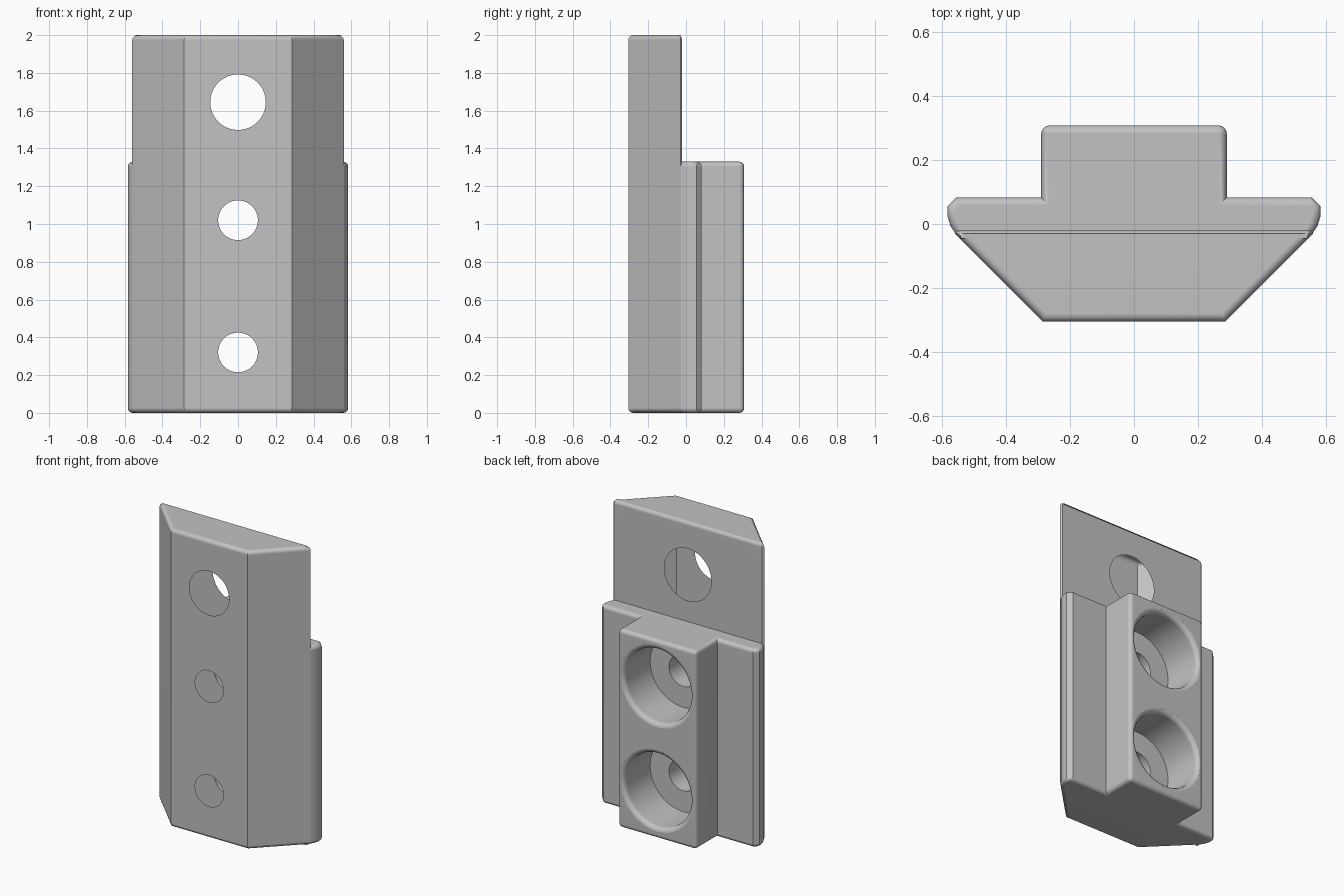
import bpy, bmesh
from math import pi, sin, cos, radians

cube = bpy.data.objects.get("Cube")
if cube:
    bpy.data.objects.remove(cube, do_unlink=True)

grey = bpy.data.materials.new("plain grey")
grey.use_nodes = True
colour = (0.54, 0.54, 0.54, 1)
grey.diffuse_color = colour
grey.node_tree.nodes["Principled BSDF"].inputs["Base Color"].default_value = colour

ROUND = 0.026


def finish(name, bm):
    bmesh.ops.recalc_face_normals(bm, faces=bm.faces[:])
    mesh = bpy.data.meshes.new(name)
    bm.to_mesh(mesh)
    bm.free()
    mesh.materials.append(grey)
    obj = bpy.data.objects.new(name, mesh)
    bpy.context.collection.objects.link(obj)
    return obj


def prism(name, half, height, is_round=lambda v: False):
    """Mirror a half outline, extrude it upward and round both rims."""
    bm = bmesh.new()
    outline = half + [(-x, y) for x, y in reversed(half)]
    base = bm.faces.new([bm.verts.new((x, y, 0)) for x, y in outline])
    top = bmesh.ops.extrude_face_region(bm, geom=[base])["geom"]
    for v in top:
        if isinstance(v, bmesh.types.BMVert):
            v.co.z = height
    edges = []
    for e in bm.edges:
        a, b = e.verts
        if abs(a.co.z - b.co.z) < 0.01 or is_round(a.co):
            edges.append(e)
    bmesh.ops.bevel(bm, geom=edges, offset=ROUND, segments=4, profile=0.5,
                    affect='EDGES', clamp_overlap=False)
    return finish(name, bm)


def bore(name, z, profile, sides=64):
    """Turn a (radius, y) profile about a front-to-back axis."""
    bm = bmesh.new()
    rings = []
    for r, y in profile:
        rings.append([bm.verts.new((r * cos(2 * pi * i / sides), y,
                                    z + r * sin(2 * pi * i / sides)))
                      for i in range(sides)])
    for a, b in zip(rings, rings[1:]):
        for i in range(sides):
            j = (i + 1) % sides
            bm.faces.new((a[i], a[j], b[j], b[i]))
    bm.faces.new(rings[0])
    bm.faces.new(rings[-1])
    obj = finish(name, bm)
    obj.hide_render = True
    return obj


def lip(radius, face_y, size=0.03):
    """Rounded mouth that flares out to the back face."""
    arc = [radians(a) for a in (0, 22.5, 45, 67.5, 86)]
    pts = [(radius + size * (1 - cos(a)), face_y - size * (1 - sin(a))) for a in arc]
    return pts + [(radius + size, face_y + 0.002), (radius + size, face_y + 0.1)]


def combine(target, other, operation):
    mod = target.modifiers.new(operation.lower(), 'BOOLEAN')
    mod.operation = operation
    mod.solver = 'EXACT'
    mod.object = other
    bpy.context.view_layer.objects.active = target
    bpy.ops.object.modifier_apply(modifier=mod.name)
    bpy.data.objects.remove(other, do_unlink=True)


# Tall front plate with slanted sides
block = prism("mounting_block", [(0.285, -0.305), (0.56, -0.03), (0.55, -0.02)], 2.0)

# Shorter rear body: side wings and central boss
rear = prism("rear_body", [(0.45, -0.1), (0.555, -0.034), (0.574, -0.005),
                           (0.583, 0.025), (0.583, 0.055), (0.555, 0.083),
                           (0.29, 0.083), (0.29, 0.308)], 1.33,
             lambda v: v.y > 0.3)
combine(block, rear, 'UNION')

# Plain upper hole and two counterbored screw holes
combine(block, bore("upper_hole", 1.645, [(0.147, -0.4)] + lip(0.147, -0.02)), 'DIFFERENCE')
for z in (0.32, 1.02):
    stepped = [(0.105, -0.4), (0.105, 0.03), (0.245, 0.03)] + lip(0.245, 0.308)
    combine(block, bore("screw_hole", z, stepped), 'DIFFERENCE')

# Smooth rounds with crisp edges
bpy.ops.object.select_all(action='DESELECT')
block.select_set(True)
bpy.context.view_layer.objects.active = block
bpy.ops.object.shade_smooth_by_angle(angle=radians(30))
weighted = block.modifiers.new("weighted_normals", 'WEIGHTED_NORMAL')
weighted.keep_sharp = True
